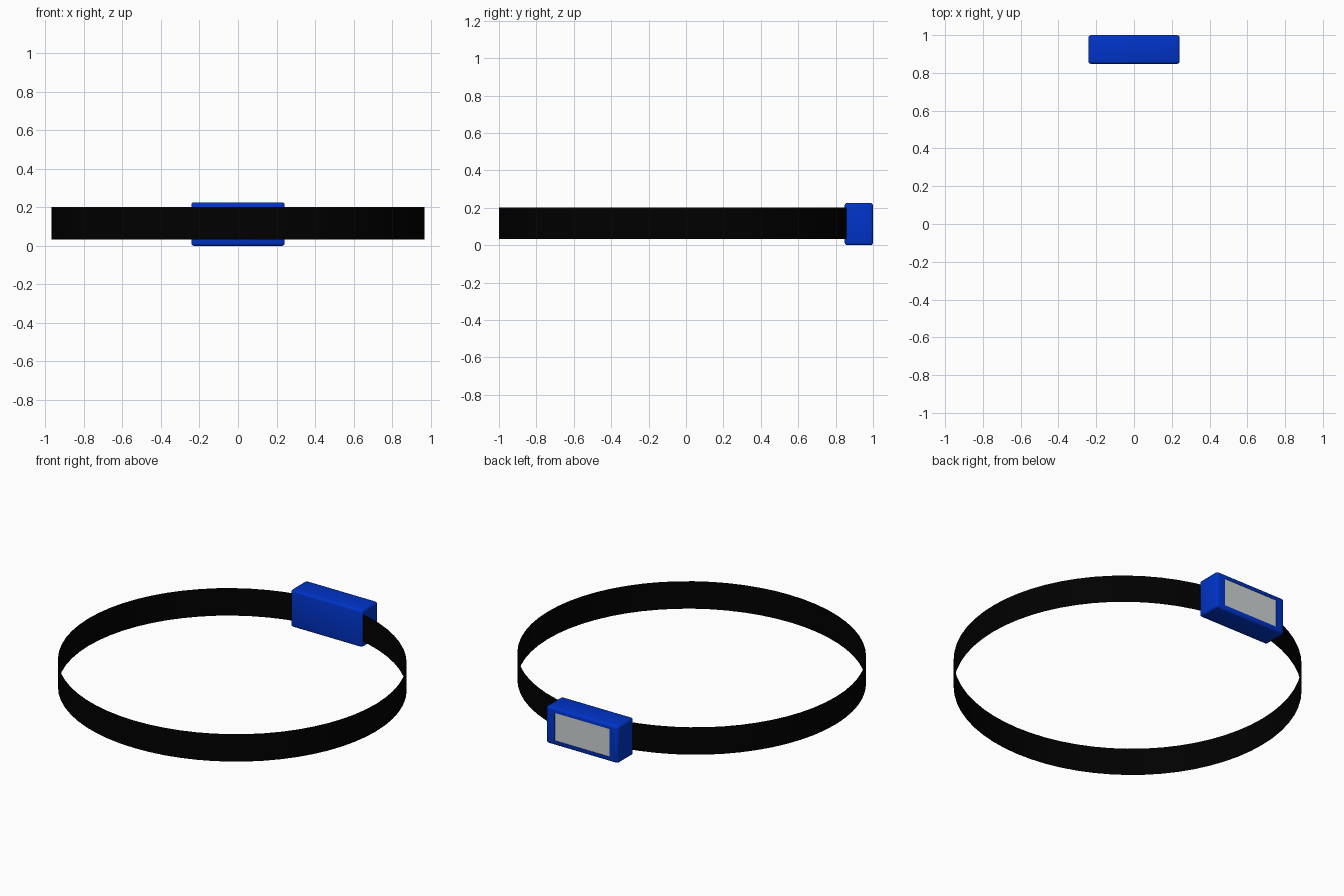
import bpy, bmesh
from mathutils import Matrix

cube = bpy.data.objects.get("Cube")
if cube:
    bpy.data.objects.remove(cube, do_unlink=True)


def material(name, color):
    m = bpy.data.materials.new(name)
    m.use_nodes = True
    m.diffuse_color = (*color, 1)
    bsdf = next(n for n in m.node_tree.nodes if n.type == 'BSDF_PRINCIPLED')
    bsdf.inputs["Base Color"].default_value = (*color, 1)
    return m


def make_object(name, bm, mats, angle):
    mesh = bpy.data.meshes.new(name)
    bm.to_mesh(mesh)
    bm.free()
    obj = bpy.data.objects.new(name, mesh)
    bpy.context.collection.objects.link(obj)
    for m in mats:
        mesh.materials.append(m)
    bpy.ops.object.select_all(action='DESELECT')
    obj.select_set(True)
    bpy.context.view_layer.objects.active = obj
    bpy.ops.object.shade_smooth_by_angle(angle=angle)


black = material("black strap", (0.0, 0.0, 0.0))
blue = material("blue casing", (0.0, 0.034, 0.585))
grey = material("grey screen", (0.61, 0.65, 0.66))

# Strap: a thin open band, slightly narrower front to back
bm = bmesh.new()
bmesh.ops.create_cone(bm, cap_ends=False, segments=64, radius1=1, radius2=1, depth=1)
bmesh.ops.scale(bm, vec=(0.969, 0.945, 0.167), verts=bm.verts)
bmesh.ops.translate(bm, vec=(0, -0.055, 0.117), verts=bm.verts)
make_object("strap", bm, [black], 0.6)

# Casing: rounded box with a smaller, slightly sunken screen on its outer face
bm = bmesh.new()
bmesh.ops.create_cube(bm, size=1)
bmesh.ops.scale(bm, vec=(0.484, 0.152, 0.226), verts=bm.verts)
bmesh.ops.translate(bm, vec=(0, 0.924, 0.113), verts=bm.verts)
bmesh.ops.bevel(bm, geom=bm.edges[:], offset=0.014, segments=3, profile=0.5, affect='EDGES')
bm.normal_update()
outer = max(bm.faces, key=lambda f: f.calc_area() * f.normal.y)
bmesh.ops.inset_region(bm, faces=[outer], thickness=0.02)
bmesh.ops.transform(bm, matrix=Matrix.Diagonal((0.865, 1, 1, 1)), verts=outer.verts)
bmesh.ops.inset_region(bm, faces=[outer], thickness=0.001, depth=-0.002)
outer.material_index = 1
make_object("display_casing", bm, [blue, grey], 0.6)
